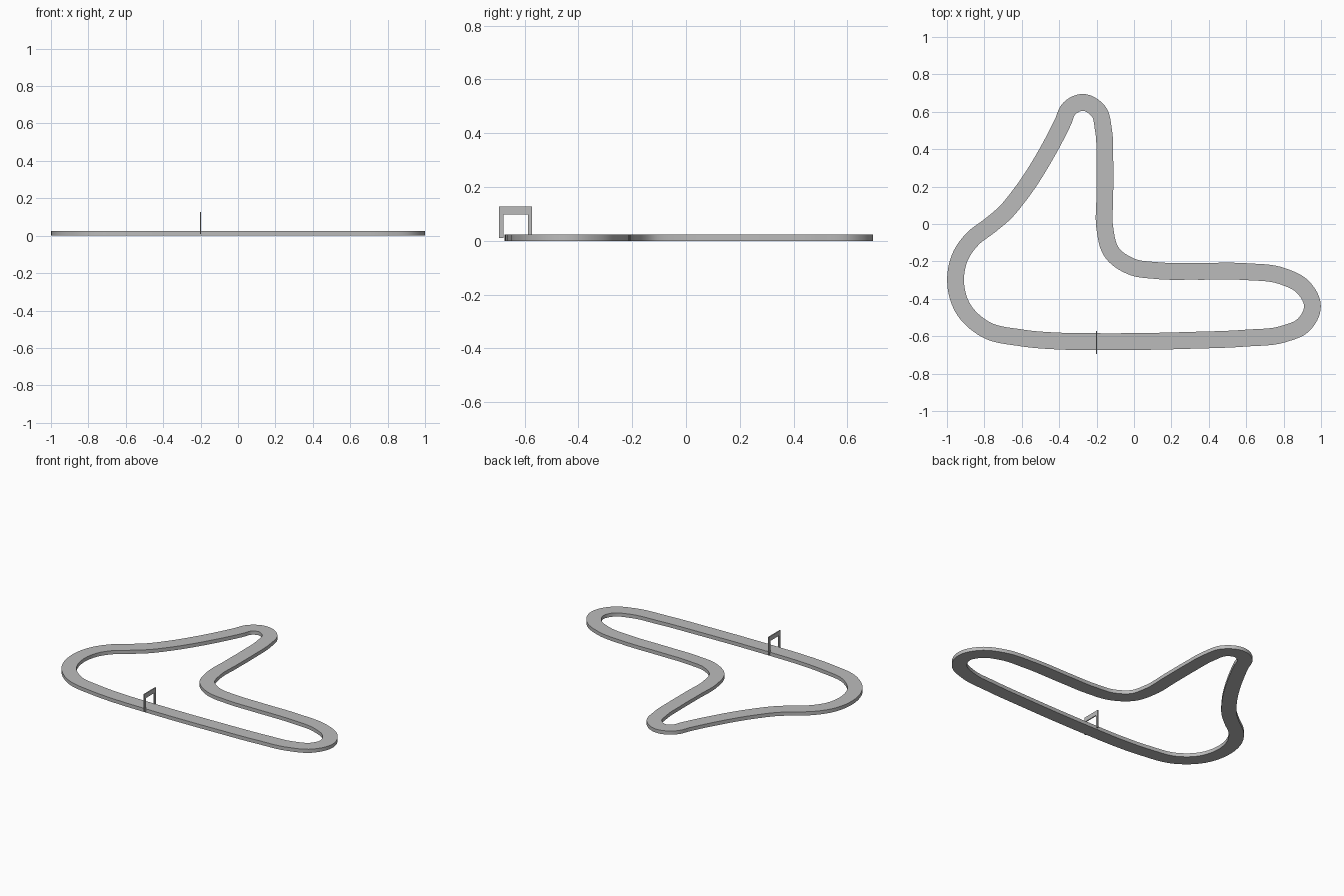
import bpy, bmesh
from mathutils import Vector
from mathutils.geometry import interpolate_bezier

cube = bpy.data.objects.get("Cube")
if cube:
    bpy.data.objects.remove(cube, do_unlink=True)

grey = bpy.data.materials.new("plain_grey")
grey.use_nodes = True
grey.diffuse_color = (0.5, 0.5, 0.5, 1)
grey.node_tree.nodes["Principled BSDF"].inputs["Base Color"].default_value = (0.5, 0.5, 0.5, 1)

WIDTH, HEIGHT, STEPS = 0.09, 0.024, 8

# Centre line of the circuit, counter-clockwise from the start line
PATH = [Vector((x, y, 0)) for x, y in (
    (-0.2, -0.629), (0.05, -0.628), (0.3, -0.622), (0.6, -0.61), (0.8, -0.588),
    (0.908, -0.538), (0.954, -0.44), (0.908, -0.342), (0.79, -0.278), (0.6, -0.255),
    (0.33, -0.253), (0.12, -0.249), (-0.015, -0.227), (-0.12, -0.15), (-0.155, -0.03),
    (-0.156, 0.15), (-0.156, 0.34), (-0.163, 0.5), (-0.192, 0.605), (-0.277, 0.65),
    (-0.347, 0.616), (-0.38, 0.545), (-0.455, 0.4), (-0.615, 0.15), (-0.69, 0.06),
    (-0.77, -0.008), (-0.863, -0.08), (-0.927, -0.17), (-0.954, -0.3), (-0.915, -0.45),
    (-0.797, -0.562), (-0.6, -0.609), (-0.4, -0.626))]


def smooth_loop(points):
    """Closed smooth curve through the points."""
    n = len(points)
    tangents = []
    for i, p in enumerate(points):
        a, b = p - points[i - 1], points[(i + 1) % n] - p
        t = a / a.length * b.length + b / b.length * a.length
        tangents.append(t.normalized())
    out = []
    for i, p in enumerate(points):
        j = (i + 1) % n
        q = points[j]
        reach = (q - p).length / 3
        out += interpolate_bezier(p, p + tangents[i] * reach,
                                  q - tangents[j] * reach, q, STEPS + 1)[:-1]
    return out


def finish(bm, name):
    bmesh.ops.recalc_face_normals(bm, faces=bm.faces)
    mesh = bpy.data.meshes.new(name)
    bm.to_mesh(mesh)
    bm.free()
    mesh.materials.append(grey)
    obj = bpy.data.objects.new(name, mesh)
    bpy.context.collection.objects.link(obj)
    return obj


# Track: a rectangular section swept around the loop
line = smooth_loop(PATH)
bm = bmesh.new()
rings = []
for i, p in enumerate(line):
    t = (line[(i + 1) % len(line)] - line[i - 1]).normalized()
    side = Vector((t.y, -t.x, 0)) * WIDTH / 2
    up = Vector((0, 0, HEIGHT))
    rings.append([bm.verts.new(v) for v in (p - side, p + side, p + side + up, p - side + up)])
for i, a in enumerate(rings):
    b = rings[(i + 1) % len(rings)]
    for k in range(4):
        m = (k + 1) % 4
        bm.faces.new((a[k], a[m], b[m], b[k]))
track = finish(bm, "track")
bpy.ops.object.select_all(action="DESELECT")
track.select_set(True)
bpy.context.view_layer.objects.active = track
bpy.ops.object.shade_smooth_by_angle()

# Start gate: one upside-down U outline with thickness
MID, HALF, LEG = -0.633, 0.061, 0.016
LOW, UNDER, TOP, THICK = 0.01, 0.097, 0.127, 0.007
outline = [(-HALF, LOW), (-HALF + LEG, LOW), (-HALF + LEG, UNDER), (HALF - LEG, UNDER),
           (HALF - LEG, LOW), (HALF, LOW), (HALF, TOP), (-HALF, TOP)]
bm = bmesh.new()
face = bm.faces.new([bm.verts.new((-0.2 - THICK / 2, MID + y, z)) for y, z in outline])
moved = bmesh.ops.extrude_face_region(bm, geom=[face])["geom"]
bmesh.ops.translate(bm, vec=(THICK, 0, 0),
                    verts=[g for g in moved if isinstance(g, bmesh.types.BMVert)])
if not face.is_valid or len(bm.faces) < len(outline) + 2:
    bmesh.ops.holes_fill(bm, edges=bm.edges)
finish(bm, "start_gate")
